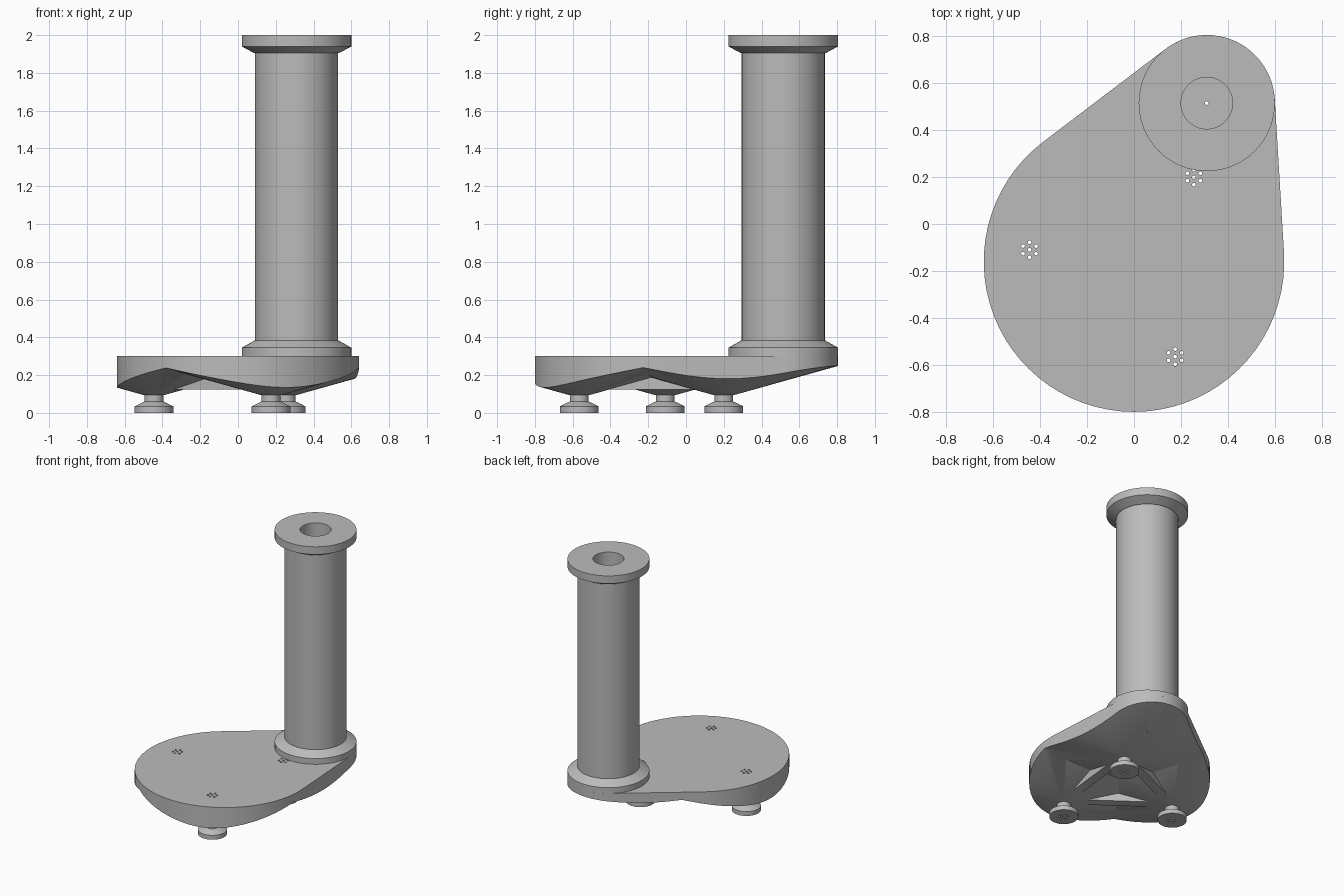
import bpy, bmesh
from math import sin, cos, pi, atan2, acos, hypot
from mathutils import Vector

cube = bpy.data.objects.get("Cube")
if cube:
    bpy.data.objects.remove(cube, do_unlink=True)

grey = bpy.data.materials.new("mid_grey")
grey.use_nodes = True
colour = (0.5, 0.5, 0.5, 1)
grey.diffuse_color = colour
grey.node_tree.nodes["Principled BSDF"].inputs["Base Color"].default_value = colour

FEET = [Vector((-0.445, -0.11)), Vector((0.175, -0.565)), Vector((0.255, 0.20))]
COLUMN = Vector((0.31, 0.515))
PLATE, PLATE_R, COLUMN_R = Vector((0, -0.16)), 0.64, 0.29
TOP = 0.30


def make(name, bm):
    bmesh.ops.recalc_face_normals(bm, faces=bm.faces)
    mesh = bpy.data.meshes.new(name)
    bm.to_mesh(mesh)
    bm.free()
    mesh.materials.append(grey)
    ob = bpy.data.objects.new(name, mesh)
    bpy.context.collection.objects.link(ob)
    return ob


def prism(name, points, z0, z1):
    bm = bmesh.new()
    face = bm.faces.new([bm.verts.new((x, y, z0)) for x, y in points])
    ext = bmesh.ops.extrude_face_region(bm, geom=[face])["geom"]
    for v in ext:
        if isinstance(v, bmesh.types.BMVert):
            v.co.z = z1
    return make(name, bm)


def lathe(name, centre, profile, ring=False, steps=64):
    """Turn a radius/height profile; a ring joins its last point to its first."""
    bm = bmesh.new()
    loops = [[bm.verts.new((centre.x + r * cos(2 * pi * i / steps),
                            centre.y + r * sin(2 * pi * i / steps), z))
              for i in range(steps)] for r, z in profile]
    pairs = list(zip(loops, loops[1:]))
    if ring:
        pairs.append((loops[-1], loops[0]))
    else:
        bm.faces.new(loops[0])
        bm.faces.new(loops[-1])
    for a, b in pairs:
        for i in range(steps):
            j = (i + 1) % steps
            bm.faces.new((a[i], a[j], b[j], b[i]))
    return make(name, bm)


def combine(ob, tool, operation):
    mod = ob.modifiers.new(operation, "BOOLEAN")
    mod.operation, mod.solver, mod.object = operation, "EXACT", tool
    bpy.context.view_layer.objects.active = ob
    bpy.ops.object.modifier_apply(modifier=mod.name)
    bpy.data.objects.remove(tool, do_unlink=True)


def drill(ob, points):
    for p in points:
        combine(ob, lathe("drill", p, [(0.008, -0.1), (0.008, 0.4)], steps=10), "DIFFERENCE")


def hole_pattern(c):
    return [c] + [c + 0.032 * Vector((sin(k * pi / 3), cos(k * pi / 3))) for k in range(6)]


def arc(c, r, a0, a1, n):
    return [(c.x + r * cos(a0 + (a1 - a0) * i / n),
             c.y + r * sin(a0 + (a1 - a0) * i / n)) for i in range(n + 1)]


# Base underside: a shallow cone rising outward from each foot
def foot_cone(c):
    return lathe("cone", c, [(0.06, 0.096), (0.06 + 0.234 / 0.28, 0.33)], steps=72)


base = foot_cone(FEET[0])
base.name = "base"
for c in FEET[1:]:
    combine(base, foot_cone(c), "UNION")

# Straight ribs joining the feet
for i in range(3):
    a, b = FEET[i], FEET[(i + 1) % 3]
    d = (b - a).normalized()
    side = Vector((-d.y, d.x)) * 0.035
    combine(base, prism("rib", [a - side, b - side, b + side, a + side], 0.125, 0.28), "UNION")

# Teardrop outline: two arcs and their common tangents
axis = COLUMN - PLATE
phi = atan2(axis.y, axis.x)
alpha = acos((PLATE_R - COLUMN_R) / hypot(*axis))
outline = (arc(PLATE, PLATE_R, phi + alpha, phi - alpha + 2 * pi, 48)
           + arc(COLUMN, COLUMN_R, phi - alpha, phi + alpha, 24))
combine(base, prism("outline", outline, 0.05, TOP), "INTERSECT")
drill(base, [p for c in FEET for p in hole_pattern(c)] + [COLUMN])
parts = [base]

# Levelling feet
for name, c in zip(("right_foot", "front_foot", "back_foot"), FEET):
    foot = lathe(name, c, [(0.103, 0), (0.103, 0.034), (0.06, 0.056), (0.05, 0.06),
                           (0.05, 0.096), (0.06, 0.104), (0.1, 0.109), (0.1, 0.125)], steps=48)
    drill(foot, hole_pattern(c))
    parts.append(foot)

# Hollow column with a flange at each end
parts.append(lathe("column", COLUMN, [
    (0.11, TOP), (COLUMN_R, TOP), (COLUMN_R, 0.345), (0.225, 0.382), (0.22, 0.382),
    (0.22, 1.905), (0.225, 1.905), (COLUMN_R, 1.94), (COLUMN_R, 2), (0.11, 2)], ring=True))

for ob in parts:
    bpy.ops.object.select_all(action="DESELECT")
    ob.select_set(True)
    bpy.context.view_layer.objects.active = ob
    bpy.ops.object.shade_smooth_by_angle(angle=0.45)
